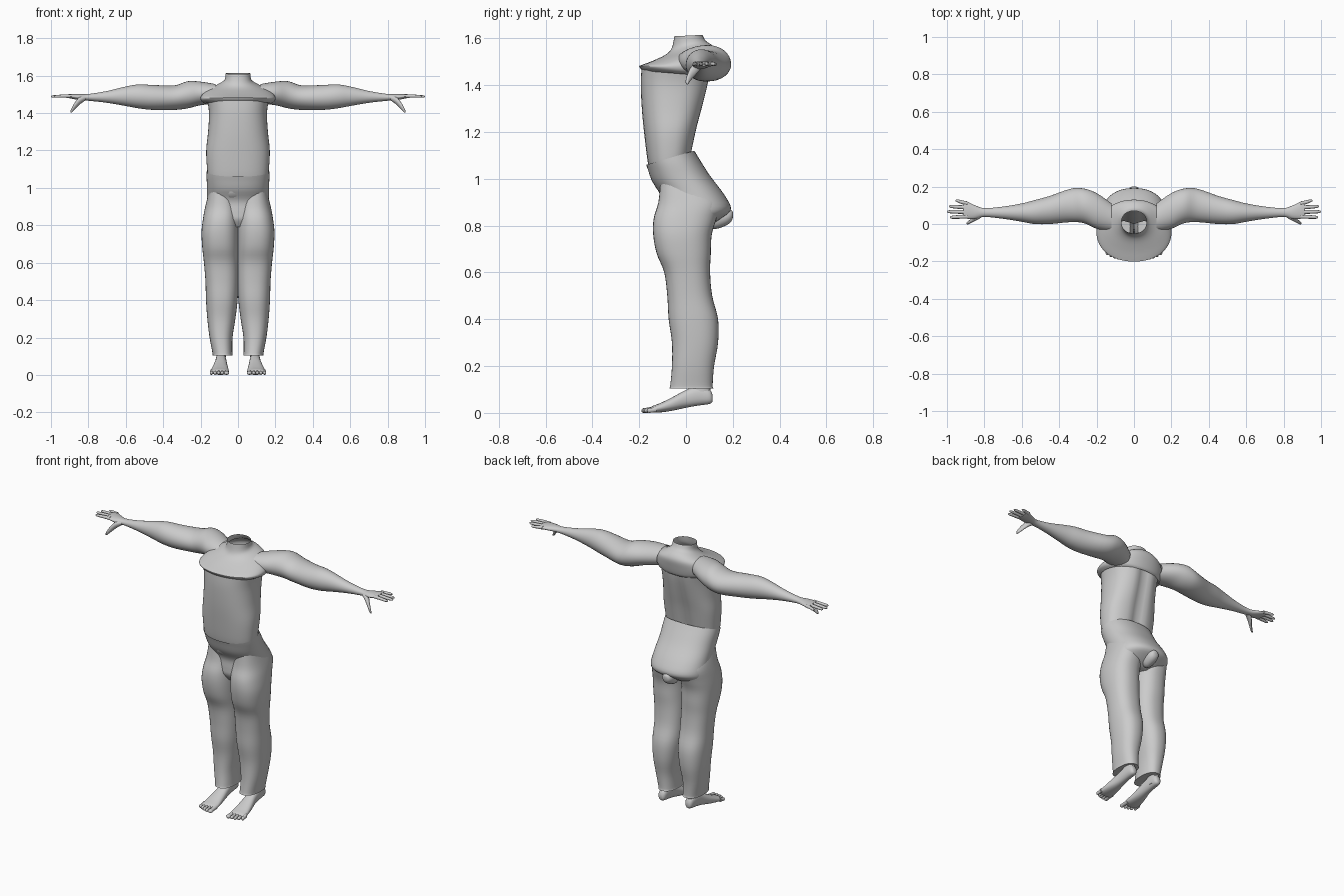
import bpy, bmesh, math

grey = bpy.data.materials.new("plain_grey")
grey.diffuse_color = (0.6, 0.6, 0.6, 1)


def smooth_rows(rows, sub):
    """Catmull-Rom interpolation of section rows."""
    out = []
    for i in range(len(rows) - 1):
        a, b = rows[max(i - 1, 0)], rows[i]
        c, d = rows[i + 1], rows[min(i + 2, len(rows) - 1)]
        for s in range(sub):
            t = s / sub
            out.append([0.5 * (2 * q + (r - p) * t + (2 * p - 5 * q + 4 * r - w) * t * t
                               + (3 * q - p - 3 * r + w) * t ** 3)
                        for p, q, r, w in zip(a, b, c, d)])
    out.append(list(rows[-1]))
    return out


def loft(name, axis, rows, n=32, power=2.0, sub=4, caps=(True, True), mirror=False,
         groove=0.0, angle=50):
    """Rows are (position, a0, a1, b0, b1[, tilt]) with a, b the other two axes in order."""
    bm = bmesh.new()
    rings = []
    for row in smooth_rows(rows, sub):
        p, a0, a1, b0, b1 = row[:5]
        tilt = row[5] if len(row) > 5 else 0
        ring = []
        for k in range(n):
            th = 2 * math.pi * k / n
            c, s = math.cos(th), math.sin(th)
            c = math.copysign(abs(c) ** (2 / power), c)
            s = math.copysign(abs(s) ** (2 / power), s)
            a = (a0 + a1) / 2 + c * (a1 - a0) / 2
            b = (b0 + b1) / 2 + s * (b1 - b0) / 2
            if groove and s > 0:
                b -= groove * math.exp(-(a / 0.035) ** 2)
            h = p + tilt * s
            co = {"x": (h, a, b), "y": (a, h, b), "z": (a, b, h)}[axis]
            ring.append(bm.verts.new(co))
        rings.append(ring)
    for r0, r1 in zip(rings, rings[1:]):
        for k in range(n):
            j = (k + 1) % n
            bm.faces.new((r0[k], r0[j], r1[j], r1[k]))
    if caps[0]:
        bm.faces.new(rings[0][::-1])
    if caps[1]:
        bm.faces.new(rings[-1])
    bmesh.ops.recalc_face_normals(bm, faces=bm.faces)
    me = bpy.data.meshes.new(name)
    bm.to_mesh(me)
    bm.free()
    me.materials.append(grey)
    ob = bpy.data.objects.new(name, me)
    bpy.context.collection.objects.link(ob)
    bpy.ops.object.select_all(action="DESELECT")
    ob.select_set(True)
    bpy.context.view_layer.objects.active = ob
    bpy.ops.object.shade_smooth_by_angle(angle=math.radians(angle))
    if mirror:
        ob.modifiers.new("mirror", "MIRROR")
    return ob


# Belly and back, open at both ends
loft("torso", "z", [
    (1.05, -.158, .158, -.15, .02, .03), (1.10, -.165, .165, -.163, .03, .03),
    (1.20, -.170, .170, -.177, .05, .02), (1.30, -.160, .160, -.188, .075, .01),
    (1.40, -.155, .155, -.193, .098, 0), (1.47, -.165, .165, -.19, .11, 0)],
    n=48, power=2.4, caps=(False, False), groove=.02)

# Upper chest, overhanging lip and open neck
loft("chest_and_neck", "z", [
    (1.450, -.175, .175, -.187, .105, -.012), (1.466, -.197, .197, -.2, .115, -.014),
    (1.490, -.198, .198, -.193, .125, .005), (1.522, -.165, .165, -.14, .13, .017),
    (1.550, -.110, .110, -.085, .115, .018), (1.575, -.073, .073, -.06, .085, .014),
    (1.612, -.067, .067, -.05, .07, .003)],
    n=48, power=2.15, caps=(False, False))

# Arms from shoulder to wrist and palm
loft("arm", "x", [
    (.12, -.04, .11, 1.45, 1.555), (.20, -.025, .165, 1.442, 1.568),
    (.27, .005, .190, 1.425, 1.570), (.34, .010, .188, 1.417, 1.548),
    (.45, .000, .150, 1.417, 1.550), (.53, .000, .128, 1.425, 1.553),
    (.60, .012, .110, 1.438, 1.542), (.70, .028, .093, 1.455, 1.518),
    (.80, .038, .085, 1.466, 1.502), (.85, .028, .100, 1.470, 1.502),
    (.89, .028, .118, 1.477, 1.502), (.912, .032, .122, 1.482, 1.500)],
    n=32, caps=(False, True), mirror=True)

# Fingers
for nm, y0, y1, tip in (("index", .040, .036, .985), ("middle", .064, .066, 1.0),
                        ("ring", .088, .094, .99), ("little", .110, .124, .955)):
    mid = (.89 + tip) / 2
    ym = (y0 + y1) / 2
    loft(nm + "_finger", "x", [
        (.89, y0 - .011, y0 + .011, 1.481, 1.501), (mid, ym - .010, ym + .010, 1.482, 1.499),
        (tip - .012, y1 - .008, y1 + .008, 1.482, 1.496),
        (tip, y1 - .003, y1 + .003, 1.486, 1.492)], n=10, sub=3, mirror=True)

# Thumb
loft("thumb", "x", [
    (.815, .035, .070, 1.468, 1.495), (.845, .018, .056, 1.447, 1.488),
    (.870, .006, .030, 1.422, 1.460), (.888, -.002, .014, 1.404, 1.430),
    (.896, .002, .008, 1.402, 1.412)], n=12, sub=3, mirror=True)

# Trouser hips with slanted waist
loft("trouser_hips", "z", [
    (1.09, -.167, .167, -.170, .036, .03), (1.06, -.168, .168, -.163, .060, .02),
    (1.00, -.166, .166, -.145, .105, .01), (.93, -.167, .167, -.110, .165, 0),
    (.87, -.172, .172, -.108, .192, 0), (.83, -.172, .172, -.105, .150, 0),
    (.79, -.160, .160, -.080, .085, 0)],
    n=48, power=2.25, caps=(False, True))

# Small rounded fold at the rear and at the front of the crotch
loft("rear_bulge", "y", [
    (.09, -.020, .020, .80, .87), (.12, -.034, .034, .785, .875),
    (.17, -.034, .034, .80, .875), (.195, -.022, .022, .82, .865),
    (.201, -.006, .006, .84, .855)], n=20, sub=3)
loft("front_fold", "z", [
    (.945, -.045, -.005, -.113, -.09), (.955, -.055, .003, -.124, -.09),
    (.98, -.055, .003, -.138, -.10), (.992, -.045, -.005, -.138, -.11)],
    n=16, power=3, sub=2)

# Trouser legs
loft("trouser_leg", "z", [
    (.105, .028, .136, -.071, .117), (.12, .030, .137, -.067, .114),
    (.20, .029, .152, -.060, .120), (.30, .014, .164, -.060, .137),
    (.40, .002, .171, -.074, .137), (.50, -.001, .174, -.080, .112),
    (.60, -.001, .182, -.093, .103), (.68, -.001, .191, -.125, .106),
    (.76, -.001, .195, -.140, .110), (.83, -.001, .188, -.138, .130),
    (.90, 0, .175, -.118, .145), (.98, .02, .155, -.11, .08)],
    n=36, power=2.35, mirror=True)

# Ankles and feet
loft("ankle", "z", [
    (.05, .066, .114, .02, .105), (.09, .066, .116, .018, .105),
    (.16, .060, .112, .01, .098)], n=20, mirror=True)
loft("foot", "y", [
    (.114, .080, .102, .048, .075), (.100, .067, .114, .038, .10),
    (.05, .063, .119, .031, .115), (.0, .060, .123, .022, .098),
    (-.06, .054, .136, .009, .066), (-.11, .049, .144, .002, .042),
    (-.142, .051, .145, .001, .030), (-.152, .058, .138, .006, .022)],
    n=24, power=2.3, mirror=True)

# Toes, the inner one largest
for i in range(5):
    x = .061 + i * .0192 + (.004 if i else 0)
    r = .0135 if i == 0 else .0092
    tip = -.190 + .0025 * i * i * .6
    loft("toe_%d" % (i + 1), "y", [
        (-.125, x - r * .9, x + r * .9, .003, .03), (tip + .022, x - r * .9, x + r * .9, .002, .022),
        (tip + .008, x - r, x + r, 0, .021), (tip, x - r * .4, x + r * .4, .005, .014)],
        n=12, sub=3, mirror=True)
